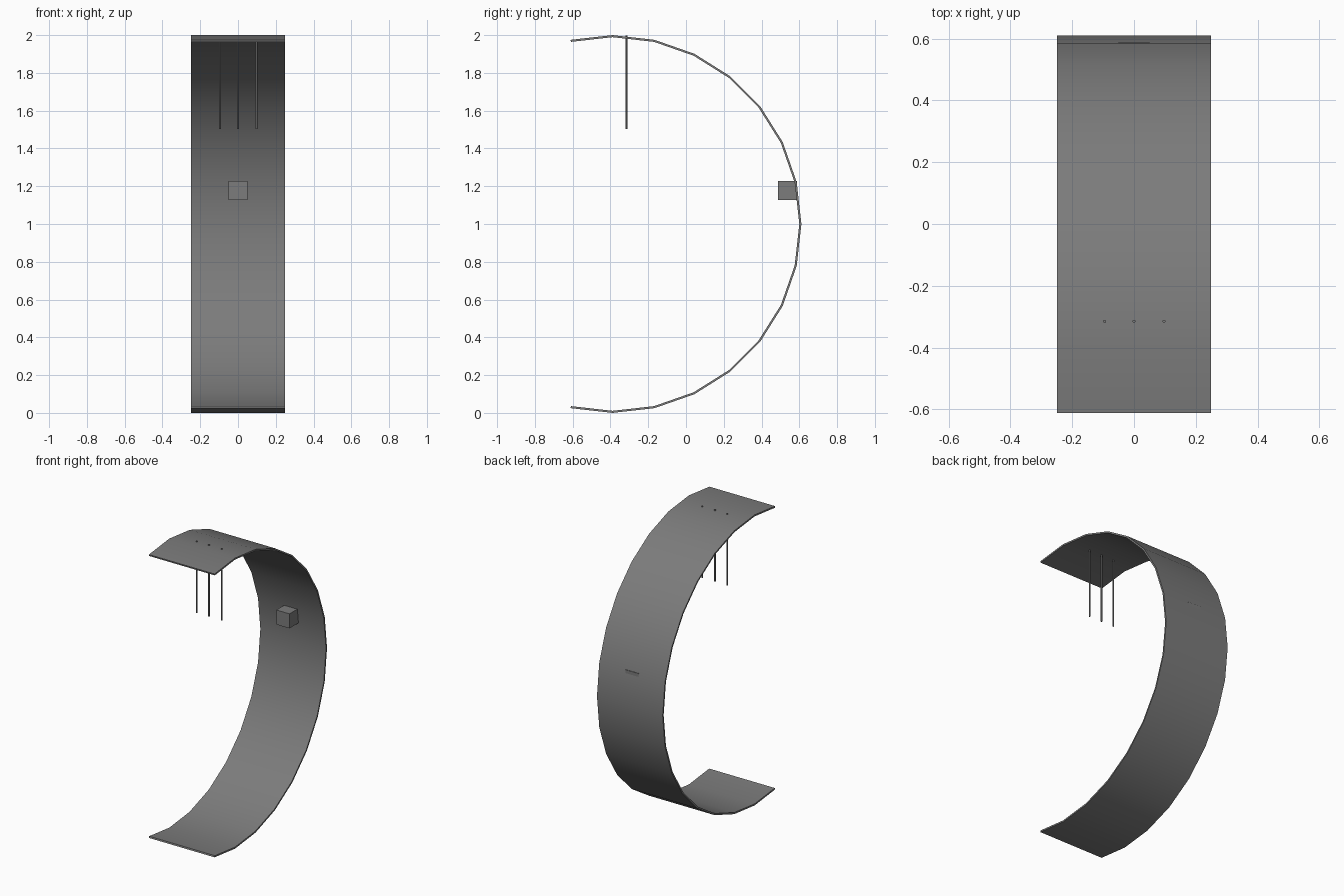
import bpy, bmesh, math

if "Cube" in bpy.data.objects:
    bpy.data.objects.remove(bpy.data.objects["Cube"])

CY, CZ = -0.389, 1.0           # arc centre
STEP = 2 * math.pi / 28        # 28-sided circle, 16 segments kept

dark = bpy.data.materials.new("dark_grey")
dark.diffuse_color = (0.2, 0.2, 0.2, 1)
dark.use_nodes = True
dark.node_tree.nodes["Principled BSDF"].inputs["Base Color"].default_value = dark.diffuse_color


def make_object(name, bm):
    bmesh.ops.recalc_face_normals(bm, faces=bm.faces)
    mesh = bpy.data.meshes.new(name)
    bm.to_mesh(mesh)
    bm.free()
    obj = bpy.data.objects.new(name, mesh)
    bpy.context.collection.objects.link(obj)
    return obj


# Curved band: thin C-shaped strip, quad rings swept along the arc
bm = bmesh.new()
rings = []
for i in range(-8, 9):
    a = i * STEP
    rings.append([bm.verts.new((x, CY + r * math.cos(a), CZ + r * math.sin(a)))
                  for x, r in ((-0.25, 1.0), (0.25, 1.0), (0.25, 0.989), (-0.25, 0.989))])
for p, q in zip(rings, rings[1:]):
    for k in range(4):
        n = (k + 1) % 4
        bm.faces.new((p[k], p[n], q[n], q[k]))
bm.faces.new(rings[0])
bm.faces.new(rings[-1])
band = make_object("curved_band", bm)
band.data.materials.append(dark)
bpy.context.view_layer.objects.active = band
band.select_set(True)
bpy.ops.object.shade_smooth_by_angle(angle=math.radians(30))
band.select_set(False)

# Small block set into the inside of the band
bpy.ops.mesh.primitive_cube_add(size=0.1, location=(0, 0.538, 1.177))
bpy.context.object.name = "mounted_block"
bpy.context.object.data.materials.append(dark)

# Three hanging rods passing through the top
for i, x in enumerate((-0.095, 0.0, 0.097)):
    bpy.ops.mesh.primitive_cylinder_add(vertices=12, radius=0.005, depth=0.495,
                                        location=(x, -0.315, 1.7505))
    bpy.context.object.name = f"hanging_rod_{i + 1}"
    bpy.context.object.data.materials.append(dark)
    bpy.ops.object.shade_smooth_by_angle(angle=math.radians(40))
